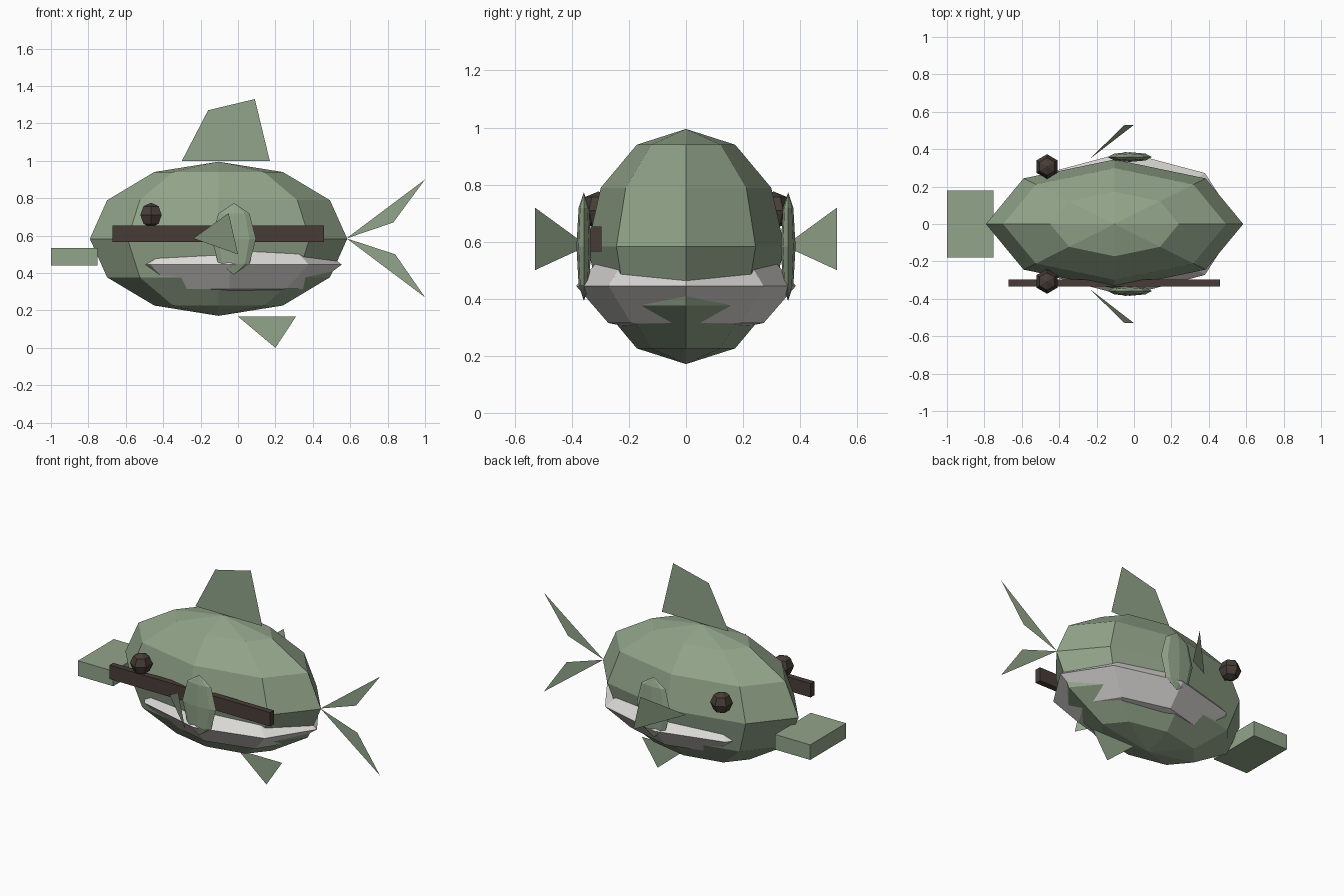
import bpy
import bmesh

cube = bpy.data.objects.get("Cube")
if cube:
    bpy.data.objects.remove(cube, do_unlink=True)


def make_material(name, colour):
    mat = bpy.data.materials.new(name)
    mat.use_nodes = True
    mat.diffuse_color = (*colour, 1)
    for node in mat.node_tree.nodes:
        if node.type == 'BSDF_PRINCIPLED':
            node.inputs["Base Color"].default_value = (*colour, 1)
            node.inputs["Roughness"].default_value = 0.9
    return mat


green = make_material("sage green", (0.29, 0.375, 0.255))
pale = make_material("pale grey", (0.72, 0.705, 0.685))
brown = make_material("dark brown", (0.064, 0.046, 0.039))


def add_object(name, bm, mat):
    mesh = bpy.data.meshes.new(name)
    bm.to_mesh(mesh)
    bm.free()
    mesh.materials.append(mat)
    obj = bpy.data.objects.new(name, mesh)
    bpy.context.scene.collection.objects.link(obj)
    return obj


def place(bm, centre, size):
    bmesh.ops.scale(bm, vec=size, verts=bm.verts)
    bmesh.ops.translate(bm, vec=centre, verts=bm.verts)


def ellipsoid(name, centre, radii, segments, rings, mat):
    bm = bmesh.new()
    bmesh.ops.create_uvsphere(bm, u_segments=segments, v_segments=rings, radius=1)
    place(bm, centre, radii)
    return add_object(name, bm, mat)


def box(name, centre, size, mat):
    bm = bmesh.new()
    bmesh.ops.create_cube(bm, size=1)
    place(bm, centre, size)
    return add_object(name, bm, mat)


def flat_fin(name, points):
    bm = bmesh.new()
    bm.faces.new([bm.verts.new(p) for p in points])
    return add_object(name, bm, green)


def upright_fin(name, outline):
    return flat_fin(name, [(x, 0, z) for x, z in outline])


# Body, wide mouth band and blunt snout
ellipsoid("body", (-0.104, 0, 0.583), (0.688, 0.345, 0.412), 8, 6, green)
ellipsoid("mouth", (-0.045, 0, 0.445), (0.6, 0.385, 0.184), 8, 4, pale)
box("snout", (-0.876, 0, 0.487), (0.248, 0.36, 0.096), green)

# Flat fins along the middle
upright_fin("dorsal_fin", [(-0.3, 1), (0.17, 1), (0.09, 1.33), (-0.16, 1.27)])
upright_fin("belly_fin", [(0, 0.167), (0.2, 0), (0.31, 0.167)])
upright_fin("upper_tail_fin", [(0.58, 0.585), (0.83, 0.67), (1, 0.9)])
upright_fin("lower_tail_fin", [(0.58, 0.585), (1, 0.27), (0.84, 0.5)])

# Eyes, gill discs and side fins on both sides
for side, s in (("left", 1), ("right", -1)):
    ellipsoid(side + "_eye", (-0.465, s * 0.307, 0.71), (0.066,) * 3, 6, 4, brown)
    ellipsoid(side + "_gill_disc", (-0.022, s * 0.358, 0.583),
              (0.118, 0.026, 0.191), 8, 4, green)
    flat_fin(side + "_side_fin", [(-0.24, s * 0.345, 0.585),
                                  (0, s * 0.53, 0.5), (-0.05, s * 0.53, 0.72)])

# Long bar along the right flank only
box("flank_bar", (-0.105, -0.315, 0.61), (1.13, 0.038, 0.088), brown)
